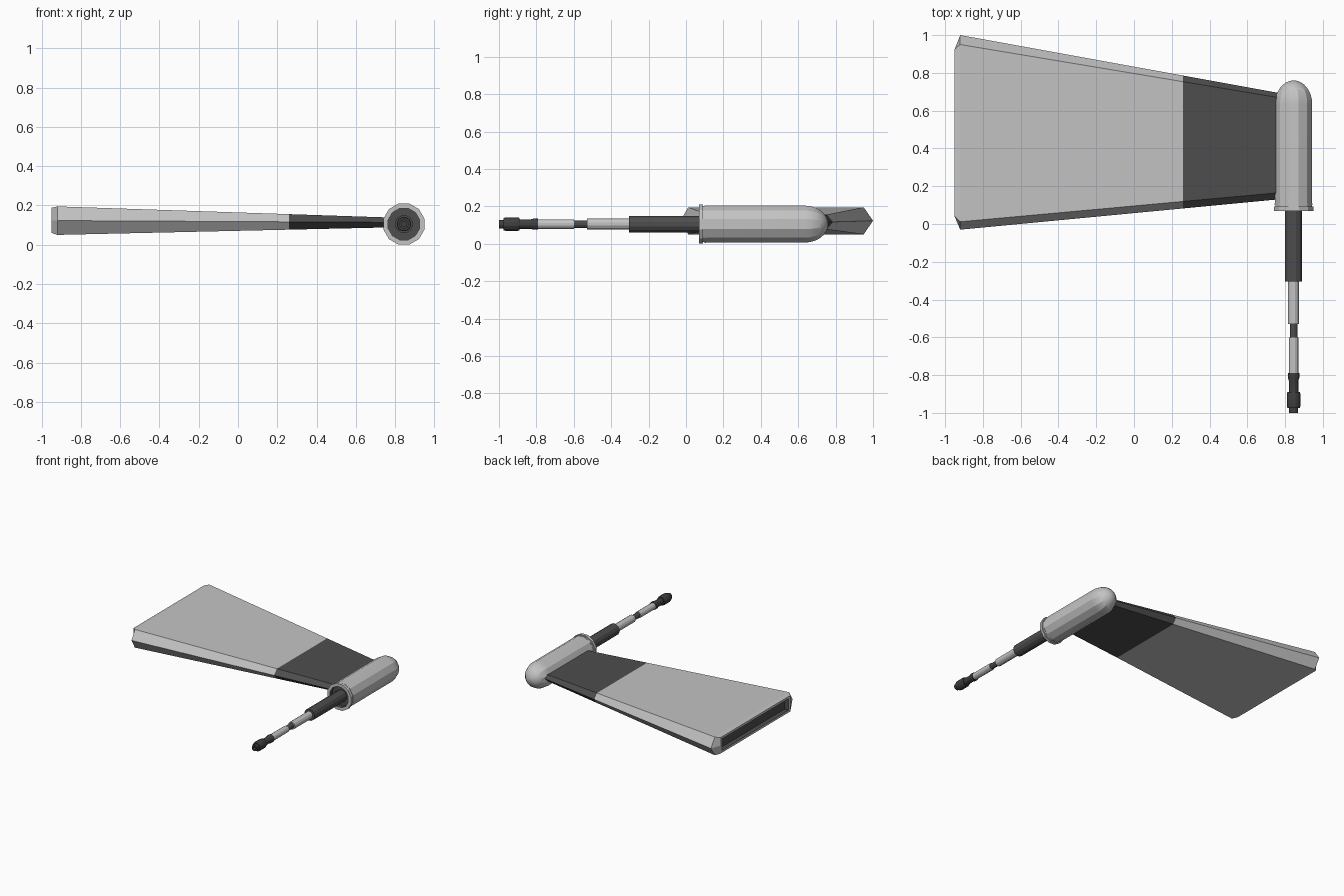
import bpy, bmesh, math

cube = bpy.data.objects.get("Cube")
if cube:
    bpy.data.objects.remove(cube, do_unlink=True)


def material(name, value):
    m = bpy.data.materials.new(name)
    m.use_nodes = True
    color = (value, value, value, 1)
    m.diffuse_color = color
    bsdf = m.node_tree.nodes["Principled BSDF"]
    bsdf.inputs["Base Color"].default_value = color
    bsdf.inputs["Roughness"].default_value = 0.6
    return m


LIGHT = material("light grey", 0.55)
DARK = material("dark grey", 0.075)
BLACK = material("gun black", 0.05)
AXIS_X, AXIS_Z = 0.845, 0.105


def finish(name, bm, mats, angle=25):
    bmesh.ops.remove_doubles(bm, verts=bm.verts, dist=1e-5)
    bmesh.ops.recalc_face_normals(bm, faces=bm.faces)
    mesh = bpy.data.meshes.new(name)
    bm.to_mesh(mesh)
    bm.free()
    ob = bpy.data.objects.new(name, mesh)
    bpy.context.collection.objects.link(ob)
    for m in mats:
        mesh.materials.append(m)
    bpy.ops.object.select_all(action='DESELECT')
    ob.select_set(True)
    bpy.context.view_layer.objects.active = ob
    bpy.ops.object.shade_smooth_by_angle(angle=math.radians(angle))
    return ob


def lathe(name, profile, mats, sides=12, rule=None):
    """Turn (y, radius) points about the pod axis; rule picks a slot per segment."""
    bm = bmesh.new()
    rings = []
    for y, r in profile:
        ring = []
        for i in range(sides):
            a = 2 * math.pi * (i + 0.5) / sides
            ring.append(bm.verts.new((AXIS_X + r * math.cos(a), y, AXIS_Z + r * math.sin(a))))
        rings.append(ring)
    for s, (a, b) in enumerate(zip(rings, rings[1:])):
        for i in range(sides):
            j = (i + 1) % sides
            f = bm.faces.new((a[i], a[j], b[j], b[i]))
            f.material_index = rule(s) if rule else 0
    for s, ring in ((0, rings[0]), (len(rings) - 2, rings[-1])):
        f = bm.faces.new(ring)
        f.material_index = rule(s) if rule else 0
    return finish(name, bm, mats)


# Pod: recessed dark mouth, collar, groove, barrel and rounded tail
pod = [(0.10, 0.03), (0.10, 0.083), (0.07, 0.083), (0.07, 0.108), (0.092, 0.108),
       (0.092, 0.100), (0.100, 0.100), (0.100, 0.104), (0.108, 0.104), (0.108, 0.102)]
for k in range(8):
    t = k / 8 * math.pi / 2
    pod.append((0.635 + 0.125 * math.sin(t), 0.102 * math.cos(t)))
pod.append((0.76, 0.004))
lathe("pod", pod, [LIGHT, DARK], rule=lambda s: 1 if s < 2 else 0)

# Barrel sections, from the pod forward
for name, back, front, radius, mat in (
        ("barrel_sleeve", 0.11, -0.305, 0.046, DARK),
        ("barrel_rear", -0.30, -0.53, 0.030, LIGHT),
        ("barrel_neck", -0.525, -0.605, 0.021, DARK),
        ("barrel_front", -0.60, -0.80, 0.026, LIGHT)):
    lathe(name, [(back, radius), (front, radius)], [mat])

# Muzzle with flared rings and a bore
lathe("muzzle", [(-0.79, 0.024), (-0.79, 0.031), (-0.815, 0.031), (-0.83, 0.026),
                 (-0.89, 0.026), (-0.89, 0.034), (-0.90, 0.037), (-0.965, 0.037),
                 (-0.975, 0.034), (-0.975, 0.024), (-1.0, 0.024), (-1.0, 0.013),
                 (-0.96, 0.013)], [BLACK])


# Wing: tapered six-sided section, dark near the root
def section(x):
    t = (x + 0.92) / 1.68
    mix = lambda a, b: a + (b - a) * t
    top, bottom, mid = mix(0.195, 0.139), mix(0.05, 0.088), mix(0.123, 0.114)
    front, back = mix(0.012, 0.165), mix(0.95, 0.67)
    return [(x, mix(-0.03, 0.13), mid), (x, front, top), (x, back, top),
            (x, mix(1.0, 0.695), mid), (x, back, bottom), (x, front, bottom)]


def tip_loop(x, y0, y1, z0, z1):
    mid = (z0 + z1) / 2
    return [(x, y0, mid), (x, y0, z1), (x, y1, z1), (x, y1, mid), (x, y1, z0), (x, y0, z0)]


loops = [tip_loop(-0.915, 0.065, 0.90, 0.078, 0.170),
         tip_loop(-0.95, 0.065, 0.90, 0.078, 0.170),
         tip_loop(-0.95, 0.04, 0.925, 0.06, 0.188),
         section(-0.92), section(0.26), section(0.80)]
slots = (1, 0, 0, 0, 1)
bm = bmesh.new()
rings = [[bm.verts.new(p) for p in loop] for loop in loops]
for slot, a, b in zip(slots, rings, rings[1:]):
    for i in range(6):
        j = (i + 1) % 6
        bm.faces.new((a[i], a[j], b[j], b[i])).material_index = slot
for ring in (rings[0], rings[-1]):
    bm.faces.new(ring).material_index = 1
finish("wing", bm, [LIGHT, DARK], angle=5)
